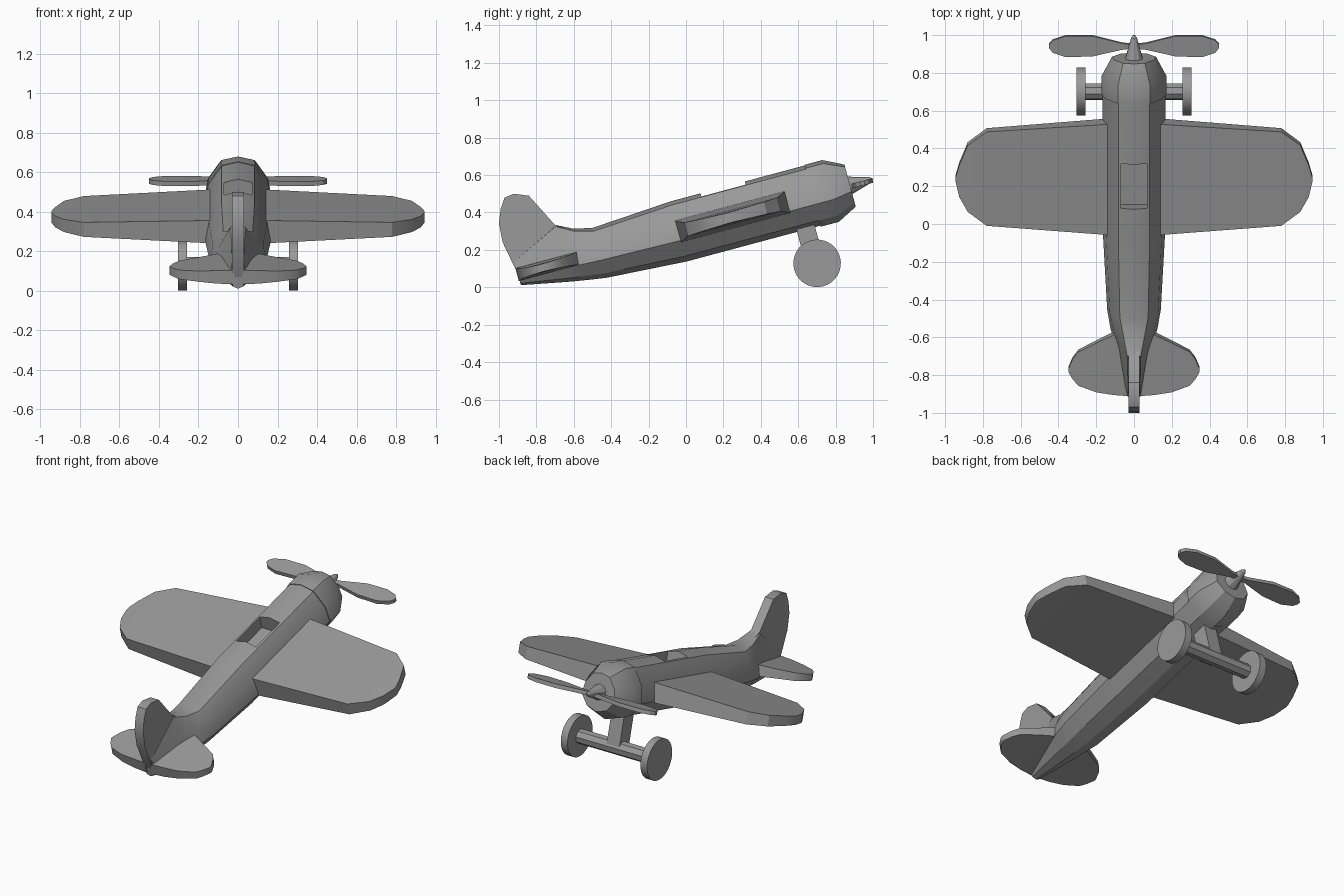
import bpy
import bmesh
import math
from mathutils import Matrix

cube = bpy.data.objects.get("Cube")
if cube:
    bpy.data.objects.remove(cube, do_unlink=True)

# One plain grey for the whole aircraft
grey = bpy.data.materials.new("plain grey")
grey.use_nodes = True
grey.diffuse_color = (0.32, 0.32, 0.32, 1)
grey.node_tree.nodes["Principled BSDF"].inputs["Base Color"].default_value = grey.diffuse_color

# Parts are built level (x across, y along the body, z up), then pitched nose-up
PITCH = Matrix.Translation((0, 0, 0.31)) @ Matrix.Rotation(math.radians(15), 4, "X")


def finish(name, bm, mirror=False):
    bmesh.ops.recalc_face_normals(bm, faces=bm.faces)
    bm.transform(PITCH)
    mesh = bpy.data.meshes.new(name)
    bm.to_mesh(mesh)
    bm.free()
    mesh.materials.append(grey)
    obj = bpy.data.objects.new(name, mesh)
    bpy.context.collection.objects.link(obj)
    if mirror:
        obj.modifiers.new("Mirror", "MIRROR")
    return obj


def loft(name, rings, mirror=False):
    """Skin a row of closed rings and cap both ends."""
    bm = bmesh.new()
    loops = [[bm.verts.new(p) for p in ring] for ring in rings]
    n = len(loops[0])
    for a, b in zip(loops, loops[1:]):
        for i in range(n):
            j = (i + 1) % n
            bm.faces.new((a[i], a[j], b[j], b[i]))
    bm.faces.new(loops[0])
    bm.faces.new(loops[-1])
    return finish(name, bm, mirror)


def body_ring(y, half):
    """Full ring from half a section running from top centre to bottom centre."""
    pts = half + [(-x, z) for x, z in half[-2:0:-1]]
    return [(x, y, z) for x, z in pts]


def panel(name, stations, z=0):
    """Mirrored flat surface from stations of (x, front, back, half thickness)."""
    rings = [[(x, f, z + h), (x, b, z + h), (x, b, z - h), (x, f, z - h)]
             for x, f, b, h in stations]
    return loft(name, rings, True)


def box(name, x, y0, y1, z0, z1):
    return loft(name, [[(-x, y0, z), (x, y0, z), (x, y1, z), (-x, y1, z)] for z in (z0, z1)])


def cone(name, r1, r2, depth, sides, matrix, mirror=False):
    bm = bmesh.new()
    bmesh.ops.create_cone(bm, cap_ends=True, segments=sides, radius1=r1,
                          radius2=r2, depth=depth, matrix=matrix)
    return finish(name, bm, mirror)


# Fuselage: y, top strip half width and height, upper side, lower side, belly, keel
stations = [(0.74, 0.083, 0.145, 0.148, 0.166, 0.1, -0.167),
            (-0.04, 0.083, 0.145, 0.148, 0.166, 0.1, -0.167),
            (-0.48, 0.075, 0.118, 0.128, 0.142, 0.085, -0.14),
            (-0.58, 0.055, 0.145, 0.105, 0.125, 0.07, -0.125),
            (-0.67, 0.036, 0.195, 0.075, 0.1, 0.06, -0.11),
            (-0.93, 0.03, 0.07, 0.034, 0.034, 0.025, -0.06)]
fuselage = loft("fuselage", [
    body_ring(y, [(0, top + a / 4), (a, top), (b, 0.05), (c, keel * 0.3), (d, keel * 0.82), (0, keel)])
    for y, a, top, b, c, d, keel in stations])

# Open cockpit cut into the top strip
cutter = box("cockpit_cutter", 0.07, 0.125, 0.37, 0.07, 0.3)
cutter.hide_render = True
cut = fuselage.modifiers.new("Cockpit", "BOOLEAN")
cut.operation = "DIFFERENCE"
cut.solver = "EXACT"
cut.object = cutter
bpy.context.view_layer.objects.active = fuselage
bpy.ops.object.modifier_apply(modifier=cut.name)
bpy.data.objects.remove(cutter, do_unlink=True)

# Engine cowl
section = [(0, 0.169), (0.085, 0.15), (0.152, 0.055), (0.171, -0.05), (0.103, -0.139), (0, -0.173)]
loft("engine_cowl", [body_ring(y, [(x * s, z * s) for x, z in section])
                     for y, s in ((0.7, 1), (0.8, 1), (0.908, 0.68))])

# Wings, tailplane and propeller
panel("wings", [(0.1, 0.565, -0.047, 0.061), (0.78, 0.515, 0.0, 0.038), (0.88, 0.44, 0.075, 0.033),
                (0.925, 0.33, 0.155, 0.03), (0.945, 0.26, 0.24, 0.027)])
panel("tailplane", [(0.02, -0.56, -0.935, 0.036), (0.11, -0.6, -0.928, 0.034), (0.2, -0.645, -0.915, 0.028),
                    (0.295, -0.695, -0.88, 0.024), (0.325, -0.735, -0.845, 0.022), (0.348, -0.79, -0.805, 0.02)])
panel("propeller_blades", [(0.01, 0.985, 0.962, 0.012), (0.06, 0.99, 0.957, 0.012), (0.22, 1.031, 0.92, 0.012),
                           (0.36, 1.031, 0.916, 0.012), (0.43, 1.008, 0.94, 0.012),
                           (0.45, 0.985, 0.965, 0.012)], z=-0.006)

# Spinner
forward = Matrix.Rotation(math.radians(-90), 4, "X")
cone("spinner", 0.052, 0.016, 0.125, 10, Matrix.Translation((0, 0.957, 0)) @ forward)
cone("spinner_tip", 0.016, 0.006, 0.015, 10, Matrix.Translation((0, 1.026, 0)) @ forward)

# Tail fin
fin = [(-0.56, 0.05), (-0.56, 0.14), (-0.6, 0.155), (-0.671, 0.205), (-0.765, 0.391), (-0.84, 0.422),
       (-0.893, 0.415), (-0.93, 0.36), (-0.958, 0.288), (-0.965, 0.186), (-0.93, 0.0), (-0.92, -0.03)]
loft("tail_fin", [[(x, y, z) for y, z in fin] for x in (-0.03, 0.03)])

# Landing gear
box("gear_strut", 0.045, 0.57, 0.67, -0.36, -0.1)
sideways = Matrix.Rotation(math.radians(90), 4, "Y")
hub = Matrix.Translation((0, 0.63, -0.357))
cone("axle", 0.045, 0.045, 0.54, 8, hub @ sideways)
cone("wheels", 0.127, 0.127, 0.047, 32, Matrix.Translation((0.281, 0, 0)) @ hub @ sideways, True)

# Smooth only the gentle edges
for obj in bpy.context.scene.objects:
    obj.select_set(obj.type == "MESH")
bpy.ops.object.shade_smooth_by_angle(angle=math.radians(30))
